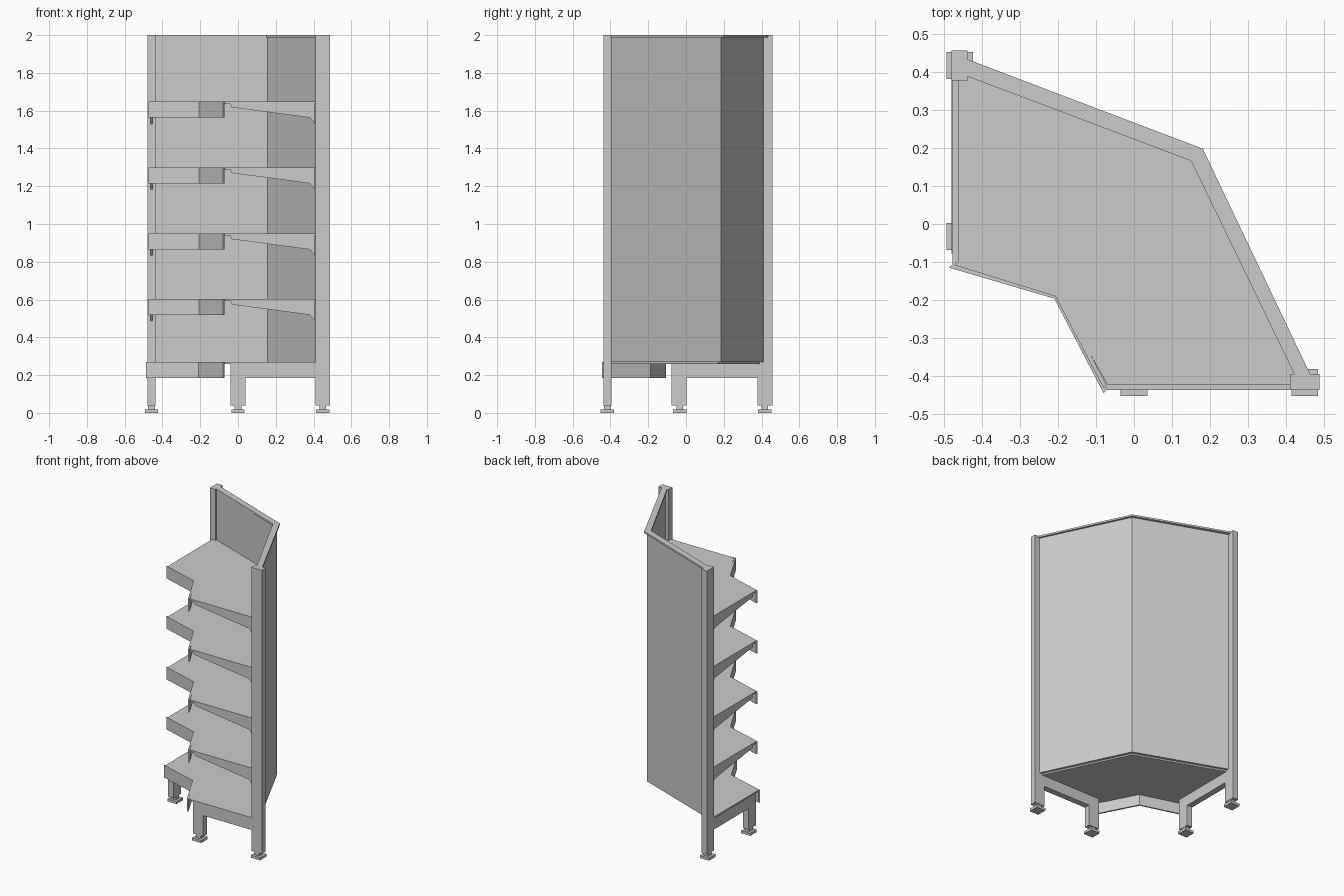
import bpy, bmesh
from mathutils import Vector

cube = bpy.data.objects.get("Cube")
if cube:
    bpy.data.objects.remove(cube, do_unlink=True)

grey = bpy.data.materials.new("light_grey_metal")
grey.use_nodes = True
COLOR = (0.6, 0.6, 0.6, 1)
grey.diffuse_color = COLOR
grey.node_tree.nodes["Principled BSDF"].inputs["Base Color"].default_value = COLOR


def prism(name, pts, offset):
    """Extrude a closed 3D polygon along an offset."""
    bm = bmesh.new()
    face = bm.faces.new([bm.verts.new(p) for p in pts])
    ext = bmesh.ops.extrude_face_region(bm, geom=[face])
    moved = [g for g in ext["geom"] if isinstance(g, bmesh.types.BMVert)]
    bmesh.ops.translate(bm, vec=Vector(offset), verts=moved)
    bmesh.ops.recalc_face_normals(bm, faces=bm.faces)
    mesh = bpy.data.meshes.new(name)
    bm.to_mesh(mesh)
    bm.free()
    mesh.materials.append(grey)
    obj = bpy.data.objects.new(name, mesh)
    bpy.context.collection.objects.link(obj)
    return obj


def slab(name, pts, z0, z1):
    return prism(name, [(x, y, z0) for x, y in pts], (0, 0, z1 - z0))


def box(name, x0, x1, y0, y1, z0, z1):
    return slab(name, [(x0, y0), (x1, y0), (x1, y1), (x0, y1)], z0, z1)


def foot(name, x, y):
    for part, r, z0, z1 in (("pad", 0.035, 0, 0.018), ("stem", 0.018, 0.018, 0.04)):
        box(f"{name}_foot_{part}", x - r, x + r, y - r, y + r, z0, z1)


# Tall posts, short front legs and their feet
box("left_post", -0.48, -0.438, 0.378, 0.457, 0.04, 2)
box("right_post", 0.41, 0.488, -0.437, -0.395, 0.04, 2)
box("left_leg", -0.48, -0.438, -0.078, 0.003, 0.04, 0.262)
box("right_leg", -0.04, 0.04, -0.437, -0.395, 0.04, 0.262)
foot("left_post", -0.458, 0.417)
foot("right_post", 0.449, -0.417)
foot("left_leg", -0.458, -0.033)
foot("right_leg", 0, -0.417)

# Side rails of the base frame
box("left_base_rail", -0.48, -0.438, 0.003, 0.378, 0.185, 0.262)
box("right_base_rail", 0.04, 0.41, -0.437, -0.395, 0.185, 0.262)

# Angled back panels and the wider rail capping them
slab("back_panels", [(-0.44, 0.41), (0.171, 0.184), (0.45, -0.396),
                     (0.432, -0.396), (0.156, 0.17), (-0.44, 0.392)], 0.27, 1.988)
slab("top_rail", [(-0.44, 0.434), (0.181, 0.198), (0.464, -0.396),
                  (0.422, -0.396), (0.15, 0.166), (-0.44, 0.389)], 1.988, 2)

# Sloping bracket outline: distance along the side, height below the shelf top
BRACKET = [(-0.07, -0.003), (-0.07, -0.012), (-0.04, -0.012), (-0.035, -0.03),
           (0.38, -0.085), (0.408, -0.118), (0.408, -0.003)]


def shelf(name, top, edge, lip):
    """Shelf plate with a bent front lip; edge pushes the open sides outwards."""
    left, front = -0.463 - edge, -0.422 - edge
    slab(name + "_plate", [(left, 0.38), (-0.44, 0.39), (0.156, 0.17), (0.43, -0.396),
                           (0.41, front), (lip[2][0] + 0.01, front),
                           (lip[1][0] + 0.004, lip[1][1] + 0.004),
                           (left, lip[0][1] + 0.005)], top - 0.01, top)
    inner = [(x + 0.008, y + 0.008) for x, y in reversed(lip)]
    slab(name + "_front_lip", lip + inner, top - 0.085, top)


shelf("base_shelf", 0.27, 0.015, [(-0.486, -0.115), (-0.21, -0.196), (-0.08, -0.445)])
for i, top in enumerate((0.604, 0.95, 1.3, 1.648)):
    name = f"shelf_{i + 1}"
    shelf(name, top, 0, [(-0.473, -0.108), (-0.207, -0.19), (-0.08, -0.432)])
    prism(name + "_right_bracket", [(u, -0.422, top + v) for u, v in BRACKET], (0, 0.01, 0))
    prism(name + "_left_bracket", [(-0.463, u - 0.033, top + v) for u, v in BRACKET], (0.01, 0, 0))
